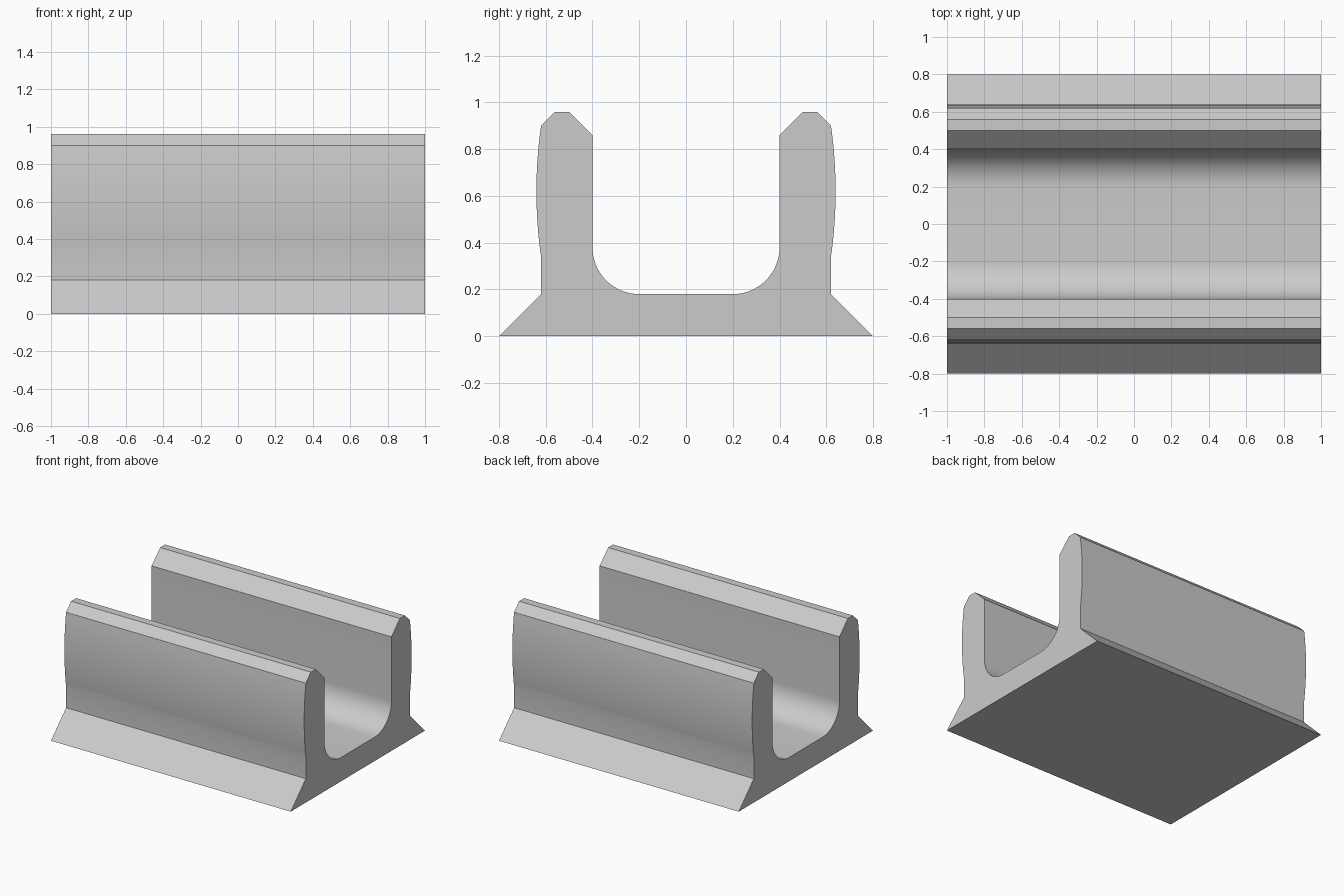
import bpy
import bmesh
from math import sin, cos, pi, asin, radians

cube = bpy.data.objects.get("Cube")
if cube:
    bpy.data.objects.remove(cube, do_unlink=True)

LENGTH = 2.0


def arc(cy, cz, r, start, end, steps):
    """Points (y, z) along a circular arc, both ends included."""
    angles = [start + (end - start) * i / steps for i in range(steps + 1)]
    return [(cy + r * cos(a), cz + r * sin(a)) for a in angles]


# Half cross-section: sloped foot, bulged outer wall, chamfered lip, filleted channel
bulge, half_height = 0.02, 0.28
radius = (half_height ** 2 + bulge ** 2) / (2 * bulge)
sweep = asin(half_height / radius)
half = [(0.8, 0), (0.62, 0.18)]
half += arc(0.64 - radius, 0.62, radius, -sweep, sweep, 16)
half += [(0.56, 0.96), (0.5, 0.96), (0.4, 0.86)]
half += arc(0.2, 0.38, 0.2, 0, -pi / 2, 16)

# Mirror to the full outline
outline = half + [(-y, z) for y, z in reversed(half)]

# Extrude the outline along the length
bm = bmesh.new()
cap = bm.faces.new([bm.verts.new((-LENGTH / 2, y, z)) for y, z in outline])
result = bmesh.ops.extrude_face_region(bm, geom=[cap], use_keep_orig=True)
moved = [g for g in result["geom"] if isinstance(g, bmesh.types.BMVert)]
bmesh.ops.translate(bm, vec=(LENGTH, 0, 0), verts=moved)
bmesh.ops.recalc_face_normals(bm, faces=bm.faces)
mesh = bpy.data.meshes.new("channel_rail")
bm.to_mesh(mesh)
bm.free()

rail = bpy.data.objects.new("channel_rail", mesh)
bpy.context.collection.objects.link(rail)

# Plain grey finish
grey = bpy.data.materials.new("plain grey")
grey.use_nodes = True
colour = (0.6, 0.6, 0.6, 1)
grey.diffuse_color = colour
grey.node_tree.nodes["Principled BSDF"].inputs["Base Color"].default_value = colour
mesh.materials.append(grey)

# Smooth curves, crisp edges
bpy.ops.object.select_all(action="DESELECT")
rail.select_set(True)
bpy.context.view_layer.objects.active = rail
bpy.ops.object.shade_smooth_by_angle(angle=radians(30))
